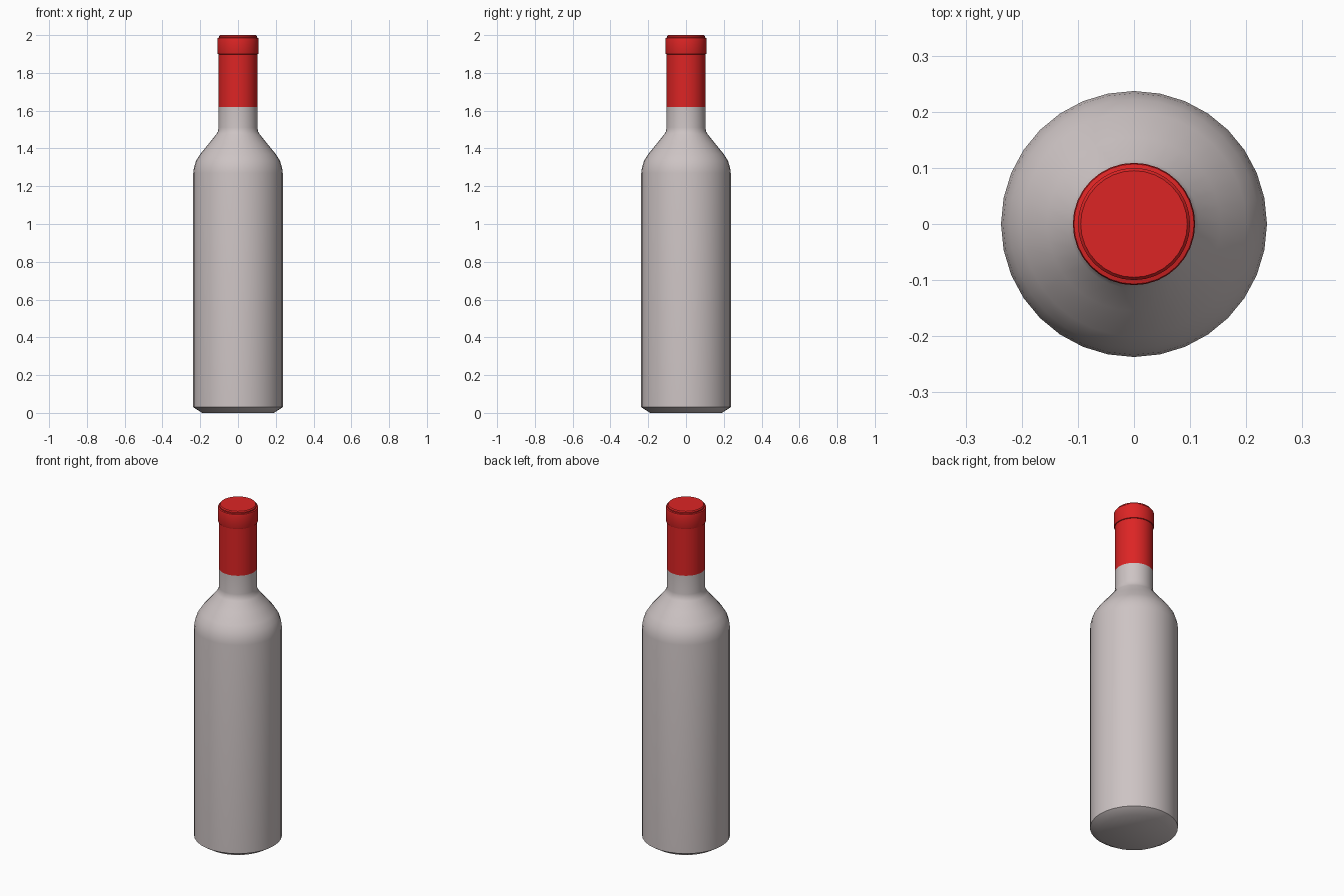
import bpy
import bmesh
from math import radians
from mathutils import Matrix, Vector

cube = bpy.data.objects.get("Cube")
if cube:
    bpy.data.objects.remove(cube, do_unlink=True)

SEGMENTS = 32


def make_material(name, color):
    mat = bpy.data.materials.new(name)
    mat.use_nodes = True
    mat.diffuse_color = color
    mat.node_tree.nodes["Principled BSDF"].inputs["Base Color"].default_value = color
    return mat


def lathe(name, profile, mat, cap_start, cap_end, angle):
    """Revolve (radius, height) points around z, with optional end discs."""
    bm = bmesh.new()
    rings = []
    for radius, z in profile:
        ring = []
        for i in range(SEGMENTS):
            turn = Matrix.Rotation(radians(360 * i / SEGMENTS), 3, "Z")
            ring.append(bm.verts.new(turn @ Vector((radius, 0, z))))
        rings.append(ring)
    for low, high in zip(rings, rings[1:]):
        for i in range(SEGMENTS):
            j = (i + 1) % SEGMENTS
            bm.faces.new((low[i], low[j], high[j], high[i]))
    if cap_start:
        bm.faces.new(rings[0][::-1])
    if cap_end:
        bm.faces.new(rings[-1])
    mesh = bpy.data.meshes.new(name)
    bm.to_mesh(mesh)
    bm.free()
    mesh.materials.append(mat)
    obj = bpy.data.objects.new(name, mesh)
    bpy.context.collection.objects.link(obj)
    bpy.ops.object.select_all(action="DESELECT")
    obj.select_set(True)
    bpy.context.view_layer.objects.active = obj
    bpy.ops.object.shade_smooth_by_angle(angle=radians(angle))
    return obj


glass = make_material("pale grey glass", (0.61, 0.55, 0.55, 1))
foil = make_material("red foil", (0.72, 0.018, 0.018, 1))

# Glass body: chamfered base, straight wall, rounded shoulder, neck
lathe("bottle_body", [
    (0.19, 0), (0.237, 0.03), (0.237, 1.27), (0.233, 1.3), (0.222, 1.335),
    (0.2, 1.37), (0.155, 1.425), (0.115, 1.475), (0.106, 1.49),
    (0.103, 1.51), (0.103, 1.62),
], glass, True, False, 35)

# Foil sleeve around the upper neck
lathe("foil_sleeve", [(0.103, 1.62), (0.103, 1.9)], foil, False, False, 35)

# Raised lip with a bevelled rim and a flat top
lathe("foil_lip", [
    (0.1, 1.897), (0.107, 1.9), (0.109, 1.906), (0.109, 1.978),
    (0.107, 1.985), (0.1, 1.987), (0.1, 1.994), (0.095, 2.0),
], foil, True, True, 35)
